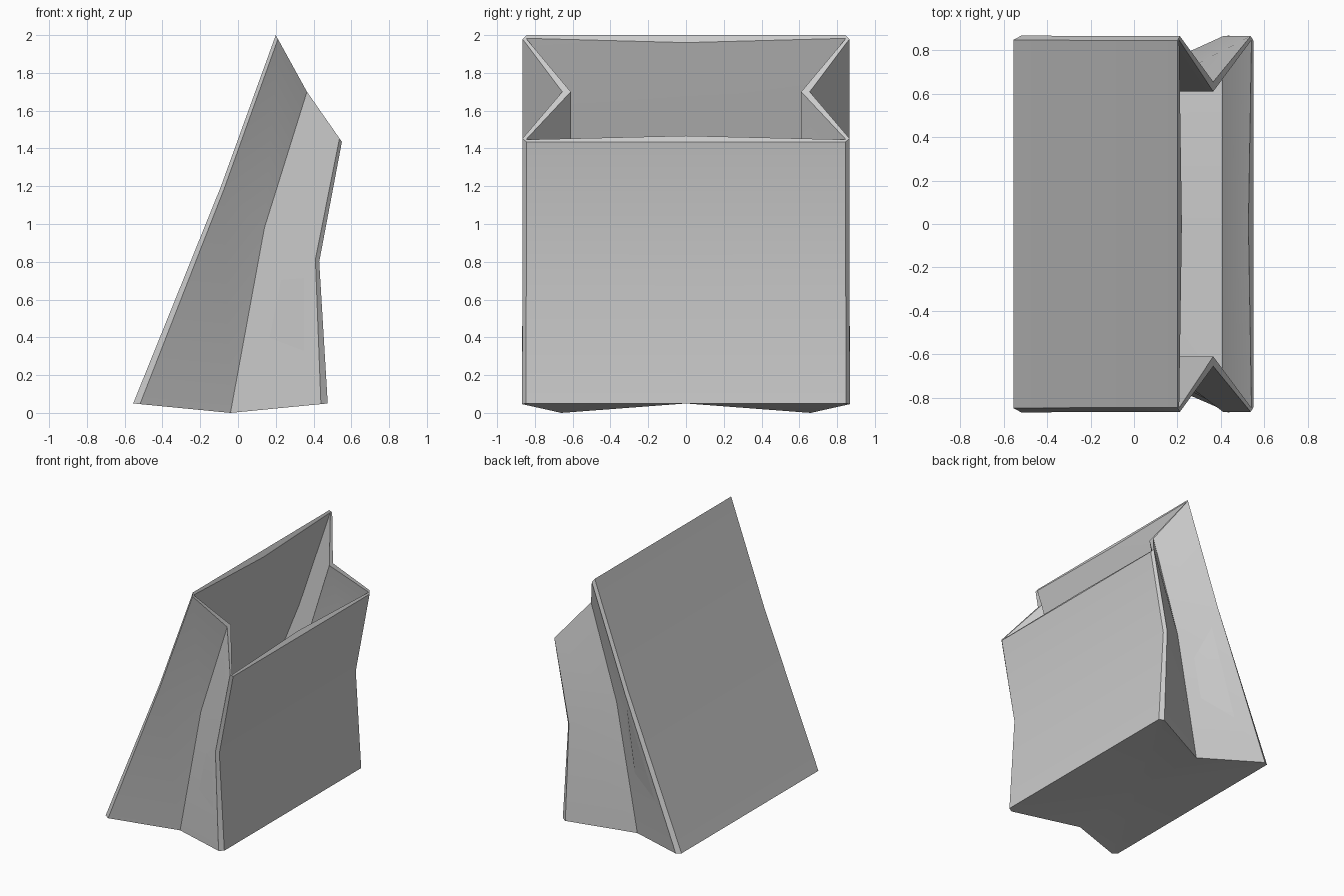
import bpy
import bmesh
import math

# Remove only the default cube
cube = bpy.data.objects.get("Cube")
if cube:
    bpy.data.objects.remove(cube, do_unlink=True)

CHAMFER = 0.07  # share of the side panel taken by the corner strip


def toward(p, q, t):
    return (p[0] + (q[0] - p[0]) * t, p[1] + (q[1] - p[1]) * t)


def section(tall, fold, low, fold_y, half_width, chamfer, bow):
    """Closed ring with a pleat on each side; corners given as (x, z)."""
    def at(p, y):
        return (p[0], y, p[1])

    half = [at(tall, half_width - 0.02 * (chamfer > 0)),
            at(toward(tall, fold, chamfer), half_width),
            at(fold, fold_y),
            at(toward(low, fold, chamfer), half_width),
            at(low, half_width - 0.02 * (chamfer > 0))]
    mirrored = [(x, -y, z) for x, y, z in reversed(half)]
    return ([at(toward(tall, fold, bow), 0)] + half +
            [at(toward(low, fold, bow), 0)] + mirrored)


# Outer wall upward, over the rim, then inner wall downward
rings = [
    section((-0.555, 0.05), (-0.04, 0.0), (0.475, 0.05), 0.66, 0.868, CHAMFER, 0),
    section((-0.09, 1.2), (0.14, 0.98), (0.43, 0.8), 0.66, 0.865, CHAMFER, 0),
    section((0.2, 2.0), (0.365, 1.7), (0.55, 1.435), 0.655, 0.865, CHAMFER, 0),
    section((0.208, 1.983), (0.365, 1.7), (0.541, 1.447), 0.61, 0.847, 0, 0.08),
    section((-0.06, 1.19), (0.14, 0.98), (0.405, 0.81), 0.61, 0.845, 0, 0),
    section((-0.51, 0.08), (-0.04, 0.04), (0.445, 0.08), 0.61, 0.845, 0, 0),
]

bm = bmesh.new()
loops = [[bm.verts.new(p) for p in ring] for ring in rings]
count = len(loops[0])
for a, b in zip(loops, loops[1:]):
    for i in range(count):
        j = (i + 1) % count
        bm.faces.new((a[i], a[j], b[j], b[i]))

# Base outside and floor inside, creased to a centre point
for loop, z in ((loops[0], 0.05), (loops[-1], 0.08)):
    centre = bm.verts.new((-0.04, 0, z))
    for i in range(count):
        bm.faces.new((loop[i], loop[(i + 1) % count], centre))

bmesh.ops.remove_doubles(bm, verts=bm.verts, dist=0.0005)
bmesh.ops.recalc_face_normals(bm, faces=bm.faces)
mesh = bpy.data.meshes.new("folded_bag")
bm.to_mesh(mesh)
bm.free()

bag = bpy.data.objects.new("folded_bag", mesh)
bpy.context.collection.objects.link(bag)

# Plain grey
grey = bpy.data.materials.new("light_grey")
grey.use_nodes = True
colour = (0.6, 0.6, 0.6, 1)
grey.diffuse_color = colour
grey.node_tree.nodes["Principled BSDF"].inputs["Base Color"].default_value = colour
mesh.materials.append(grey)

bpy.ops.object.select_all(action="DESELECT")
bag.select_set(True)
bpy.context.view_layer.objects.active = bag
bpy.ops.object.shade_smooth_by_angle(angle=math.radians(30))
